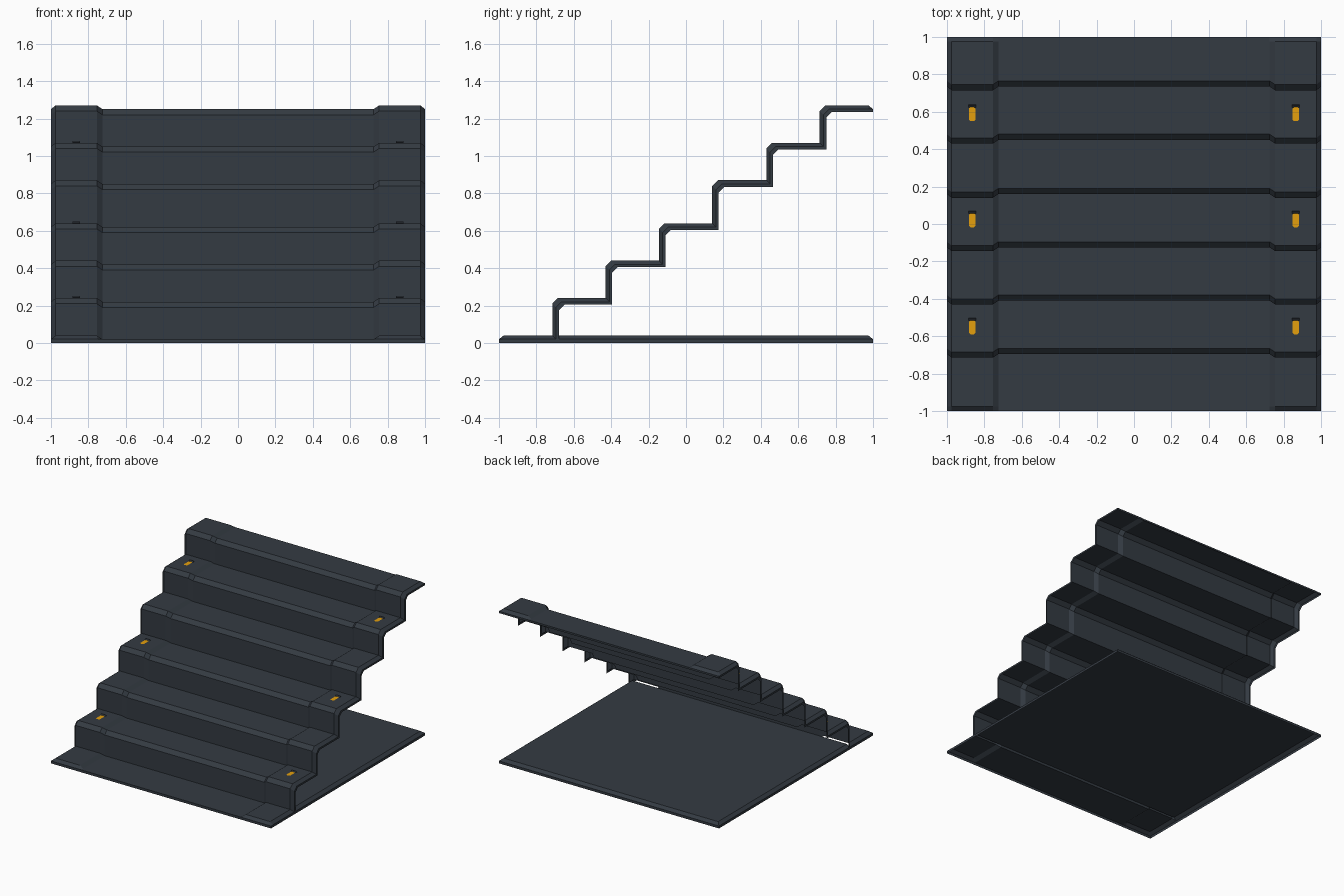
import bpy, bmesh

if "Cube" in bpy.data.objects:
    bpy.data.objects.remove(bpy.data.objects["Cube"])

def material(name, rgb):
    m = bpy.data.materials.new(name)
    m.diffuse_color = (*rgb, 1)
    m.use_nodes = True
    m.node_tree.nodes["Principled BSDF"].inputs["Base Color"].default_value = m.diffuse_color
    return m

STEEL = material("dark steel", (0.034, 0.043, 0.055))
AMBER = material("amber light", (0.78, 0.35, 0.004))

def make(name, bm, mat):
    """Finish an open shell with its normals facing up and out."""
    bmesh.ops.recalc_face_normals(bm, faces=bm.faces)
    if sum(f.normal.z * f.calc_area() for f in bm.faces) < 0:
        bmesh.ops.reverse_faces(bm, faces=bm.faces)
    me = bpy.data.meshes.new(name)
    bm.to_mesh(me)
    bm.free()
    me.materials.append(mat)
    ob = bpy.data.objects.new(name, me)
    bpy.context.collection.objects.link(ob)
    return ob

def skin(bm, rings):
    """Skin a list of equal open rows of points."""
    vs = [[bm.verts.new(p) for p in r] for r in rings]
    for a, b in zip(vs, vs[1:]):
        for i in range(len(a) - 1):
            bm.faces.new((a[i], a[i + 1], b[i + 1], b[i]))
    return vs

# Folded stair sheet: risers (front y) and tread heights
RISERS = [-0.715, -0.43, -0.145, 0.14, 0.43, 0.715]
TREADS = [0.04, 0.24, 0.44, 0.64, 0.87, 1.07, 1.27]
C, T = 0.03, 0.035   # nose chamfer, depth of the side rim

def ring(x, d):
    """Stair cross-section at x, with the top skin sunk by d."""
    pts = [(-1, 0), (-1, 0.02), (-0.975, TREADS[0] - d)]
    for i, r in enumerate(RISERS):
        lo, hi = TREADS[i] - d, TREADS[i + 1] - d
        pts += [(r + d, lo), (r + d, hi - C), (r + d + C, hi)]
    pts += [(0.975, TREADS[-1] - d), (1, TREADS[-1] - 0.02), (1, TREADS[-1] - T)]
    return [(x, y, z) for y, z in pts]

def rim(x):
    """Lower edge of the side rim, point for point with ring()."""
    pts = [(-1, 0), (-1, 0), (-0.975, 0)]
    for i, r in enumerate(RISERS):
        lo, hi, y = (TREADS[i] - T if i else 0), TREADS[i + 1] - T, r + T
        pts += [(y, lo), (y, hi - C), (y + C, hi)]
    pts += [(0.975, TREADS[-1] - T), (1, TREADS[-1] - T), (1, TREADS[-1] - T)]
    return [(x, y, z) for y, z in pts]

# raised bands at both ends, sunken middle, thin rim on both sides
stations = [(-1, .02), (-.975, 0), (-.755, 0), (-.725, .02),
            (.725, .02), (.755, 0), (.975, 0), (1, .02)]
bm = bmesh.new()
skin(bm, [rim(-1)] + [ring(x, d) for x, d in stations] + [rim(1)])
bmesh.ops.remove_doubles(bm, verts=bm.verts, dist=0.0005)
make("stair_sheet", bm, STEEL)

# Floor tray behind the first riser: top, chamfer and rim, open below
def slab_row(z, inset):
    x, y = 1 - inset, 1 - inset
    return [(-x, -0.695, z), (-x, y, z), (x, y, z), (x, -0.695, z)]
bm = bmesh.new()
rows = skin(bm, [slab_row(0, 0), slab_row(0.02, 0), slab_row(0.04, 0.025)])
bm.faces.new(rows[-1])
make("floor_slab", bm, STEEL)

# Amber step lights on every second tread, each with a small dark hood behind
lamps, hoods = bmesh.new(), bmesh.new()
W, L, K = 0.017, 0.038, 0.008   # half width, half length, corner cut
OUTLINE = [(-W, -L + K), (-W + K, -L), (W - K, -L), (W, -L + K),
           (W, L - K), (W - K, L), (-W + K, L), (-W, L - K)]
for y, z in ((0.588, 1.07), (0.02, 0.64), (-0.552, 0.24)):
    for x in (-0.865, 0.865):
        lamps.faces.new([lamps.verts.new((x + a, y + b, z + 0.003)) for a, b in OUTLINE])
        skin(hoods, [[(x + s * 0.021, y + 0.036, z + 0.002),
                      (x + s * 0.021, y + 0.046, z + 0.010),
                      (x + s * 0.021, y + 0.050, z)] for s in (-1, 1)])
make("step_lights", lamps, AMBER)
make("light_hoods", hoods, STEEL)
